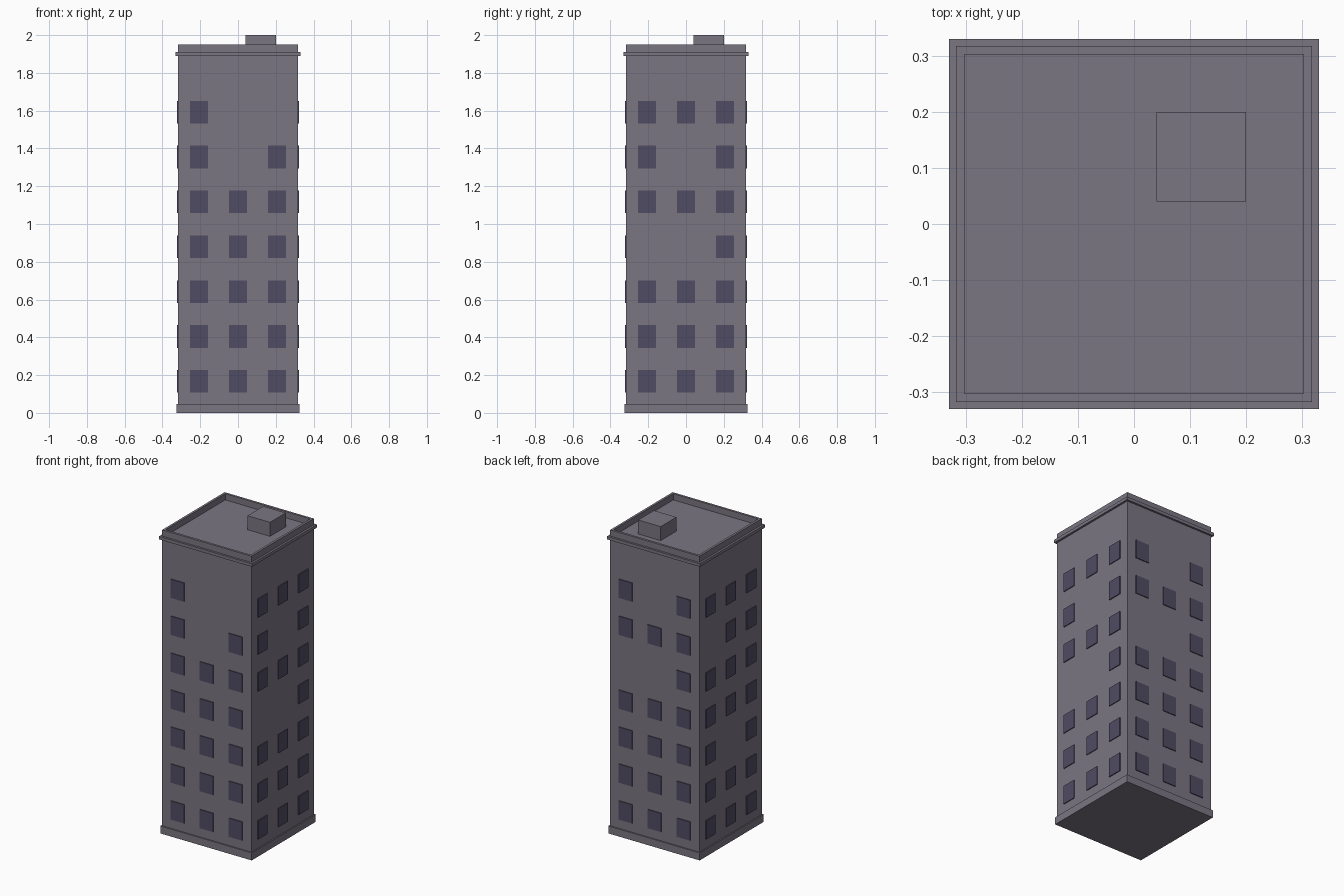
import bpy, bmesh
from mathutils import Matrix, Vector

if "Cube" in bpy.data.objects:
    bpy.data.objects.remove(bpy.data.objects["Cube"])


def material(name, color):
    m = bpy.data.materials.new(name)
    m.diffuse_color = (*color, 1)
    m.use_nodes = True
    m.node_tree.nodes["Principled BSDF"].inputs["Base Color"].default_value = m.diffuse_color
    return m


WALL = material("grey wall", (0.198, 0.180, 0.225))
GLASS = material("dark window", (0.080, 0.072, 0.125))


def finish(name, bm, mat):
    mesh = bpy.data.meshes.new(name)
    bm.to_mesh(mesh)
    bm.free()
    mesh.materials.append(mat)
    ob = bpy.data.objects.new(name, mesh)
    bpy.context.collection.objects.link(ob)
    return ob


def add_box(bm, lo, hi, turn=Matrix()):
    lo, hi = Vector(lo), Vector(hi)
    m = turn @ Matrix.Translation((lo + hi) / 2) @ Matrix.Diagonal((*(hi - lo), 1))
    return bmesh.ops.create_cube(bm, size=1, matrix=m)["verts"]


def slab(name, half, z0, z1):
    bm = bmesh.new()
    add_box(bm, (-half, -half, z0), (half, half, z1))
    return finish(name, bm, WALL)


# Base plinth and cornice ledge
slab("base_plinth", 0.325, 0, 0.048)
slab("cornice", 0.33, 1.89, 1.91)

# Tower with the roof sunk behind a parapet
bm = bmesh.new()
add_box(bm, (-0.317, -0.317, 0.02), (0.317, 0.317, 1.95))
bm.normal_update()
top = [f for f in bm.faces if f.normal.z > 0.9]
bmesh.ops.inset_region(bm, faces=top, thickness=0.021)
roof = bmesh.ops.extrude_face_region(bm, geom=top)["geom"]
bmesh.ops.delete(bm, geom=top, context="FACES_ONLY")
bmesh.ops.translate(bm, vec=(0, 0, -0.04),
                    verts=[v for v in roof if isinstance(v, bmesh.types.BMVert)])
bmesh.ops.recalc_face_normals(bm, faces=bm.faces)
finish("tower", bm, WALL)

# Rooftop hut
bm = bmesh.new()
add_box(bm, (0.04, 0.04, 1.905), (0.20, 0.20, 2.0))
finish("roof_hut", bm, WALL)

# Window plates: per wall, columns present on each floor, bottom to top,
# left to right as seen when facing that wall
WALLS = {
    "front": (0, "LMR LMR LMR LMR LMR LR L"),
    "right": (90, "LMR LMR LMR R LMR LR LMR"),
    "back": (180, "LMR LMR LMR LMR R LMR LR"),
    "left": (270, "LMR LMR LR LMR LMR MR LMR"),
}
COLUMN = {"L": -0.206, "M": 0, "R": 0.206}
for side, (angle, floors) in WALLS.items():
    turn = Matrix.Rotation(angle * 3.14159265 / 180, 4, "Z")
    bm = bmesh.new()
    for i, cols in enumerate(floors.split()):
        z = 0.167 + i * 0.2375
        for c in cols:
            x = COLUMN[c]
            add_box(bm, (x - 0.0475, -0.3225, z - 0.06),
                    (x + 0.0475, -0.3145, z + 0.06), turn)
    finish(side + "_windows", bm, GLASS)
